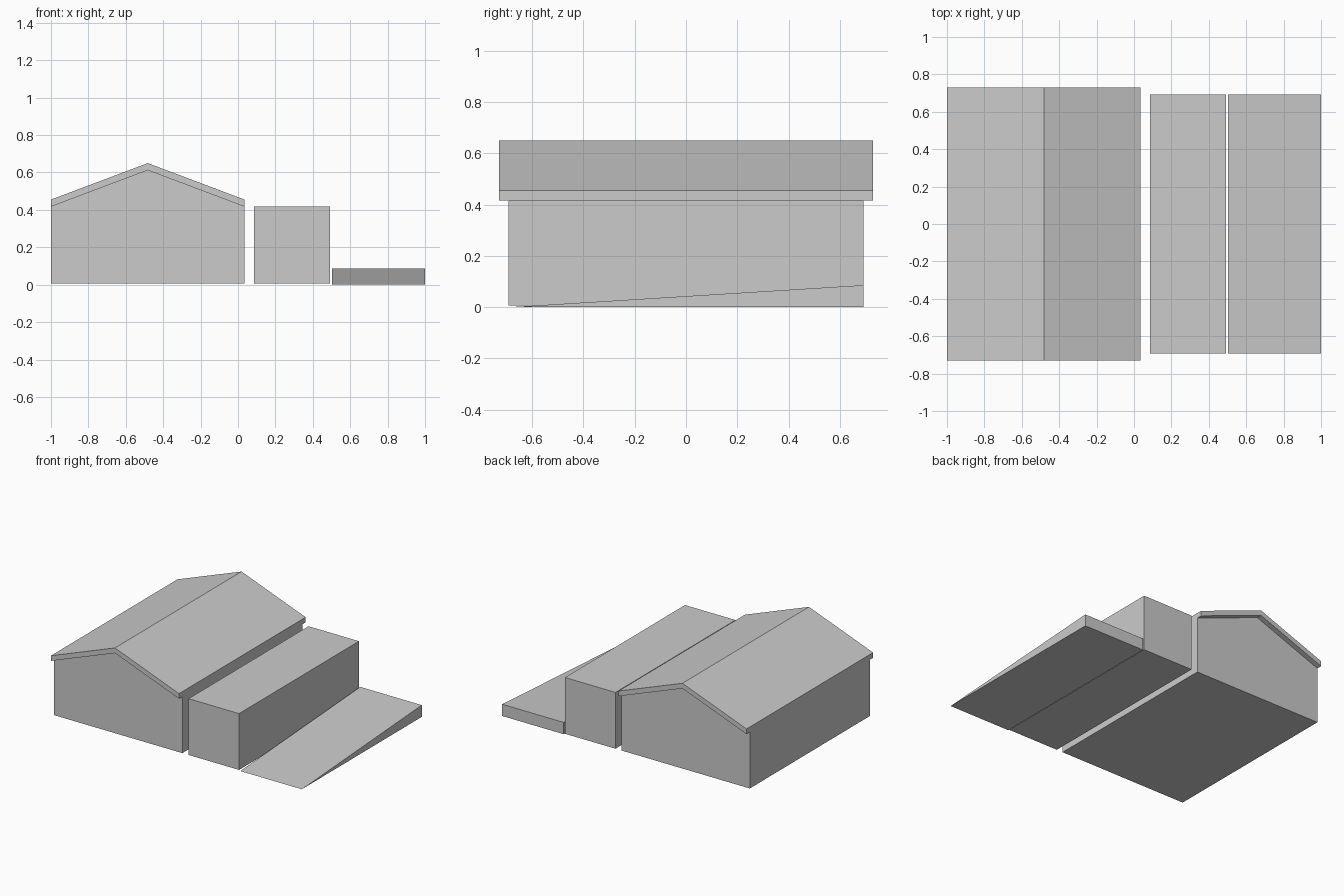
import bpy
import bmesh
from mathutils import Vector

cube = bpy.data.objects.get("Cube")
if cube:
    bpy.data.objects.remove(cube, do_unlink=True)

grey = bpy.data.materials.new("light_grey")
grey.use_nodes = True
colour = (0.6, 0.6, 0.6, 1)
grey.diffuse_color = colour
grey.node_tree.nodes["Principled BSDF"].inputs["Base Color"].default_value = colour


def prism(name, profile, sweep):
    """Extrude a closed 3D outline along a vector into a flat-faced solid."""
    bm = bmesh.new()
    face = bm.faces.new([bm.verts.new(p) for p in profile])
    result = bmesh.ops.extrude_face_region(bm, geom=[face], use_keep_orig=True)
    moved = [g for g in result["geom"] if isinstance(g, bmesh.types.BMVert)]
    bmesh.ops.translate(bm, verts=moved, vec=Vector(sweep))
    bmesh.ops.recalc_face_normals(bm, faces=bm.faces)
    mesh = bpy.data.meshes.new(name)
    bm.to_mesh(mesh)
    bm.free()
    mesh.materials.append(grey)
    obj = bpy.data.objects.new(name, mesh)
    bpy.context.collection.objects.link(obj)
    return obj


LEFT, RIGHT = -1.0, 0.035
MID = (LEFT + RIGHT) / 2
BASE, EAVE, RIDGE, THICK = 0.006, 0.417, 0.612, 0.038
WALL, ROOF = 0.692, 0.73


def front_prism(name, outline, half_depth):
    """Prism with an x-z outline, running from front to back."""
    return prism(name, [(x, -half_depth, z) for x, z in outline], (0, 2 * half_depth, 0))


# Gabled main building
gable = [(RIGHT, EAVE), (MID, RIDGE), (LEFT, EAVE)]
front_prism("house_walls", [(LEFT, BASE), (RIGHT, BASE)] + gable, WALL)

# Roof slab overhanging both gable ends
roof_top = [(x, z + THICK) for x, z in reversed(gable)]
front_prism("gable_roof", gable + roof_top, ROOF)

# Flat-topped side block
front_prism("side_block", [(0.085, BASE), (0.493, BASE), (0.493, EAVE), (0.085, EAVE)], WALL)

# Ramp rising towards the back
prism("ramp", [(0.503, -WALL, 0), (0.503, WALL, 0), (0.503, WALL, 0.086)], (0.497, 0, 0))
